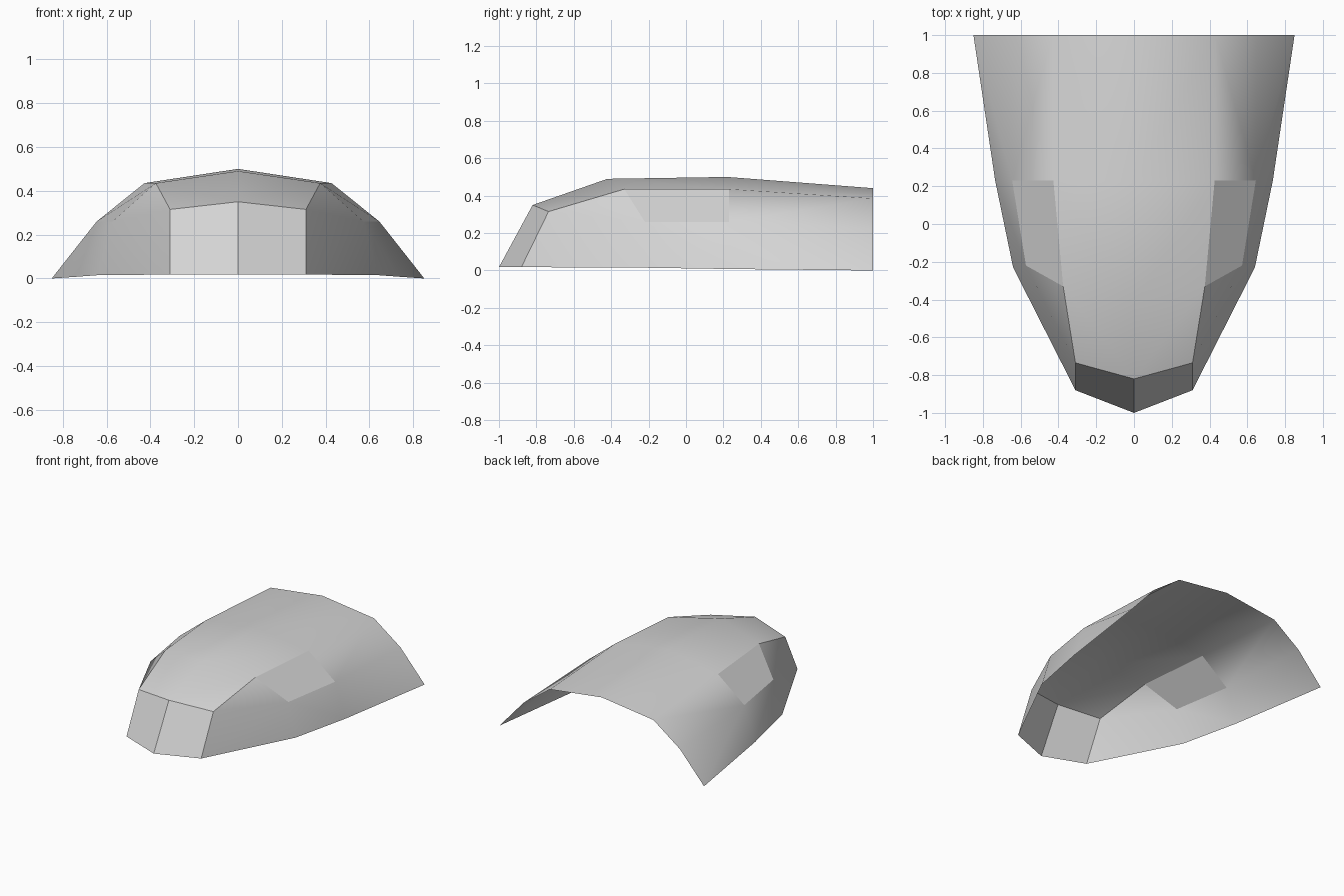
import bpy
import bmesh
import math
from mathutils import Vector, Matrix

cube = bpy.data.objects.get("Cube")
if cube:
    bpy.data.objects.remove(cube, do_unlink=True)

grey = bpy.data.materials.new("light grey")
grey.use_nodes = True
GREY = (0.66, 0.66, 0.66, 1)
grey.diffuse_color = GREY
grey.node_tree.nodes["Principled BSDF"].inputs["Base Color"].default_value = GREY

# Lines running nose to tail on the left half
ridge = [(0, -0.82, 0.35), (0, -0.42, 0.49), (0, 0.22, 0.5), (0, 1, 0.44)]
shoulder = [(0.31, -0.735, 0.315), (0.375, -0.33, 0.435), (0.427, 0.23, 0.435), (0.43, 1, 0.385)]
waist = [None, (0.572, -0.22, 0.26), (0.645, 0.23, 0.26), (0.65, 1, 0.225)]
rim = [(0.31, -0.88, 0.018), (0.64, -0.23, 0.015), (0.735, 0.23, 0.008), (0.85, 1, 0)]
tip = (0, -1, 0.018)

bm = bmesh.new()
verts = {}


def face(*points):
    for p in points:
        if p not in verts:
            verts[p] = bm.verts.new(p)
    return bm.faces.new([verts[p] for p in points])


# Top panels
for i in range(3):
    face(ridge[i], ridge[i + 1], shoulder[i + 1], shoulder[i])

# Blunt nose
face(tip, rim[0], shoulder[0], ridge[0])

# Front side, fanned around the first waist point
face(shoulder[0], shoulder[1], waist[1])
face(shoulder[0], waist[1], rim[0])
face(rim[0], waist[1], rim[1])

# Middle side, with the flat shoulder panel
face(shoulder[1], shoulder[2], waist[2], waist[1])
face(waist[1], waist[2], rim[2], rim[1])

# Rear side
face(shoulder[2], shoulder[3], waist[2])
face(shoulder[3], waist[3], waist[2])
face(waist[2], waist[3], rim[3])
face(waist[2], rim[3], rim[2])

# Mirror to the right half and join along the centre
bmesh.ops.mirror(bm, geom=bm.verts[:] + bm.edges[:] + bm.faces[:],
                 matrix=Matrix.Identity(4), merge_dist=0.0001, axis='X')
bmesh.ops.remove_doubles(bm, verts=bm.verts[:], dist=0.0001)

# Turn every face outward
bm.normal_update()
for f in bm.faces:
    if f.normal.dot(f.calc_center_median() - Vector((0, 0, 0))) < 0:
        f.normal_flip()

mesh = bpy.data.meshes.new("hood_shell")
bm.to_mesh(mesh)
bm.free()
mesh.materials.append(grey)
hood = bpy.data.objects.new("hood_shell", mesh)
bpy.context.collection.objects.link(hood)

bpy.ops.object.select_all(action='DESELECT')
hood.select_set(True)
bpy.context.view_layer.objects.active = hood
bpy.ops.object.shade_smooth_by_angle(angle=math.radians(35))

# Keep the shoulder panels flat
for p in mesh.polygons:
    c = p.center
    if len(p.vertices) == 4 and 0.45 < abs(c.x) < 0.56 and c.z > 0.3:
        p.use_smooth = False
